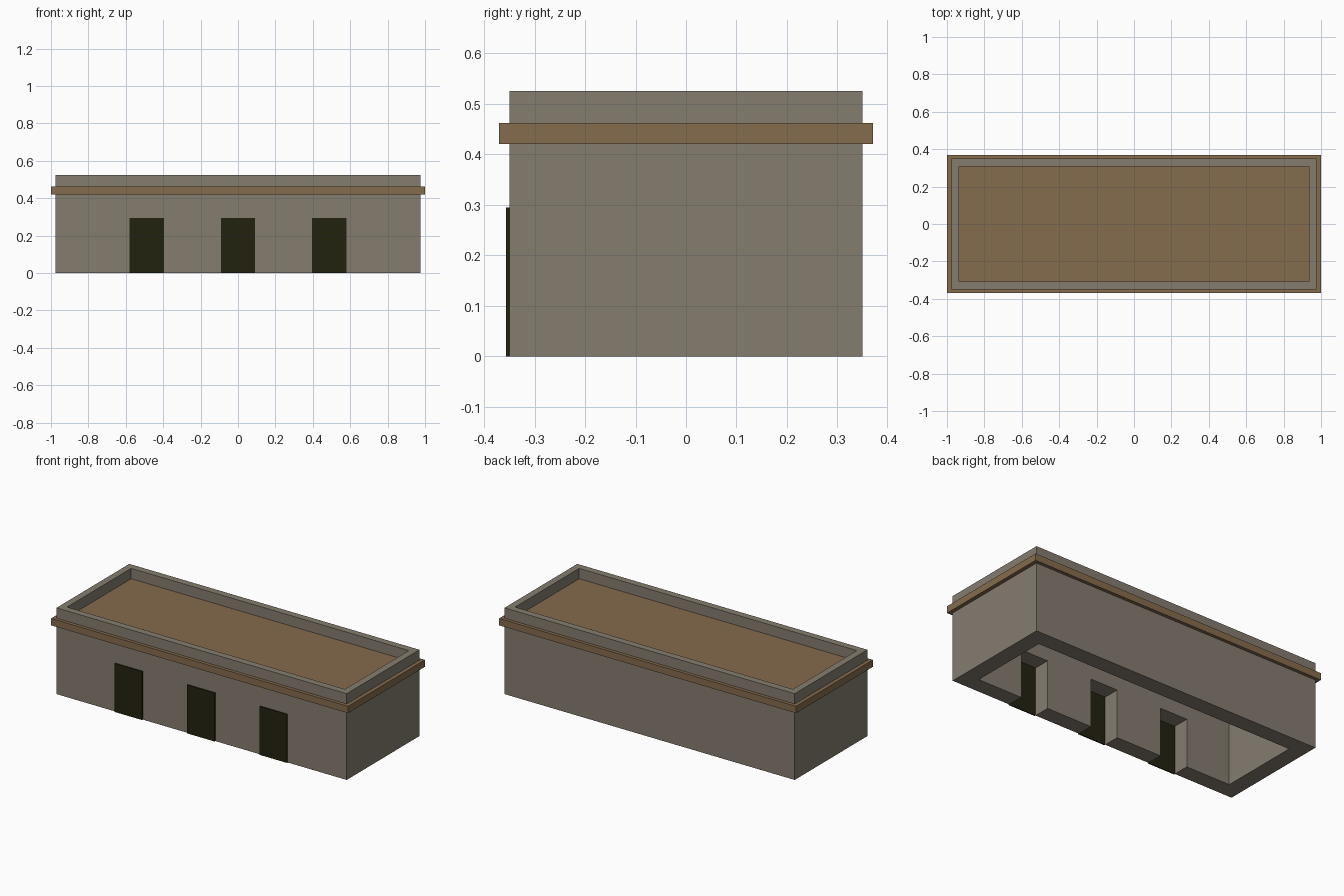
import bpy
import bmesh

cube = bpy.data.objects.get("Cube")
if cube:
    bpy.data.objects.remove(cube, do_unlink=True)


def make_material(name, rgb):
    mat = bpy.data.materials.new(name)
    mat.use_nodes = True
    color = (*rgb, 1.0)
    mat.diffuse_color = color
    mat.node_tree.nodes["Principled BSDF"].inputs["Base Color"].default_value = color
    return mat


stone = make_material("grey stone", (0.235, 0.202, 0.159))
timber = make_material("brown timber", (0.235, 0.147, 0.074))
dark = make_material("dark door", (0.016, 0.016, 0.005))


def add_object(name, bm, mat):
    bmesh.ops.recalc_face_normals(bm, faces=bm.faces)
    mesh = bpy.data.meshes.new(name)
    bm.to_mesh(mesh)
    bm.free()
    mesh.materials.append(mat)
    obj = bpy.data.objects.new(name, mesh)
    bpy.context.collection.objects.link(obj)
    return obj


def box(name, low, high, mat):
    bm = bmesh.new()
    bmesh.ops.create_cube(bm, size=1)
    for v in bm.verts:
        for i in range(3):
            v.co[i] = high[i] if v.co[i] > 0 else low[i]
    return add_object(name, bm, mat)


def frame(name, half_x, half_y, thick, z0, z1, mat):
    """Rectangular ring of walls, open at top and bottom."""
    bm = bmesh.new()
    corners = [(-1, -1), (1, -1), (1, 1), (-1, 1)]

    def loop(inset, z):
        return [bm.verts.new((sx * (half_x - inset), sy * (half_y - inset), z))
                for sx, sy in corners]

    # Outer bottom, outer top, inner top, inner bottom
    rings = [loop(0, z0), loop(0, z1), loop(thick, z1), loop(thick, z0)]
    for k in range(4):
        a, b = rings[k], rings[(k + 1) % 4]
        for i in range(4):
            j = (i + 1) % 4
            bm.faces.new((a[i], a[j], b[j], b[i]))
    return add_object(name, bm, mat)


HALF_X, HALF_Y = 0.977, 0.35
SLAB_LOW, SLAB_HIGH, TOP = 0.42, 0.462, 0.525
DOOR_HALF, DOOR_HEIGHT = 0.092, 0.295

# Walls, roof slab with its overhanging edge, and parapet
walls = frame("walls", HALF_X, HALF_Y, 0.1, 0, SLAB_LOW, stone)
box("roof_slab", (-1, -0.37, SLAB_LOW), (1, 0.37, SLAB_HIGH), timber)
frame("parapet", HALF_X, HALF_Y, 0.042, SLAB_HIGH, TOP, stone)

# Doorways cut through the front wall, each closed by a thin door
for label, x in (("right", -0.488), ("middle", 0), ("left", 0.488)):
    x0, x1 = x - DOOR_HALF, x + DOOR_HALF
    cutter = box("doorway_cutter", (x0, -0.5, -0.1), (x1, -0.2, DOOR_HEIGHT), stone)
    cutter.hide_render = True
    cut = walls.modifiers.new("doorway", 'BOOLEAN')
    cut.operation = 'DIFFERENCE'
    cut.solver = 'EXACT'
    cut.object = cutter
    bpy.context.view_layer.objects.active = walls
    bpy.ops.object.modifier_apply(modifier=cut.name)
    bpy.data.objects.remove(cutter, do_unlink=True)
    box(label + "_door", (x0, -HALF_Y - 0.007, 0), (x1, -HALF_Y, DOOR_HEIGHT), dark)
